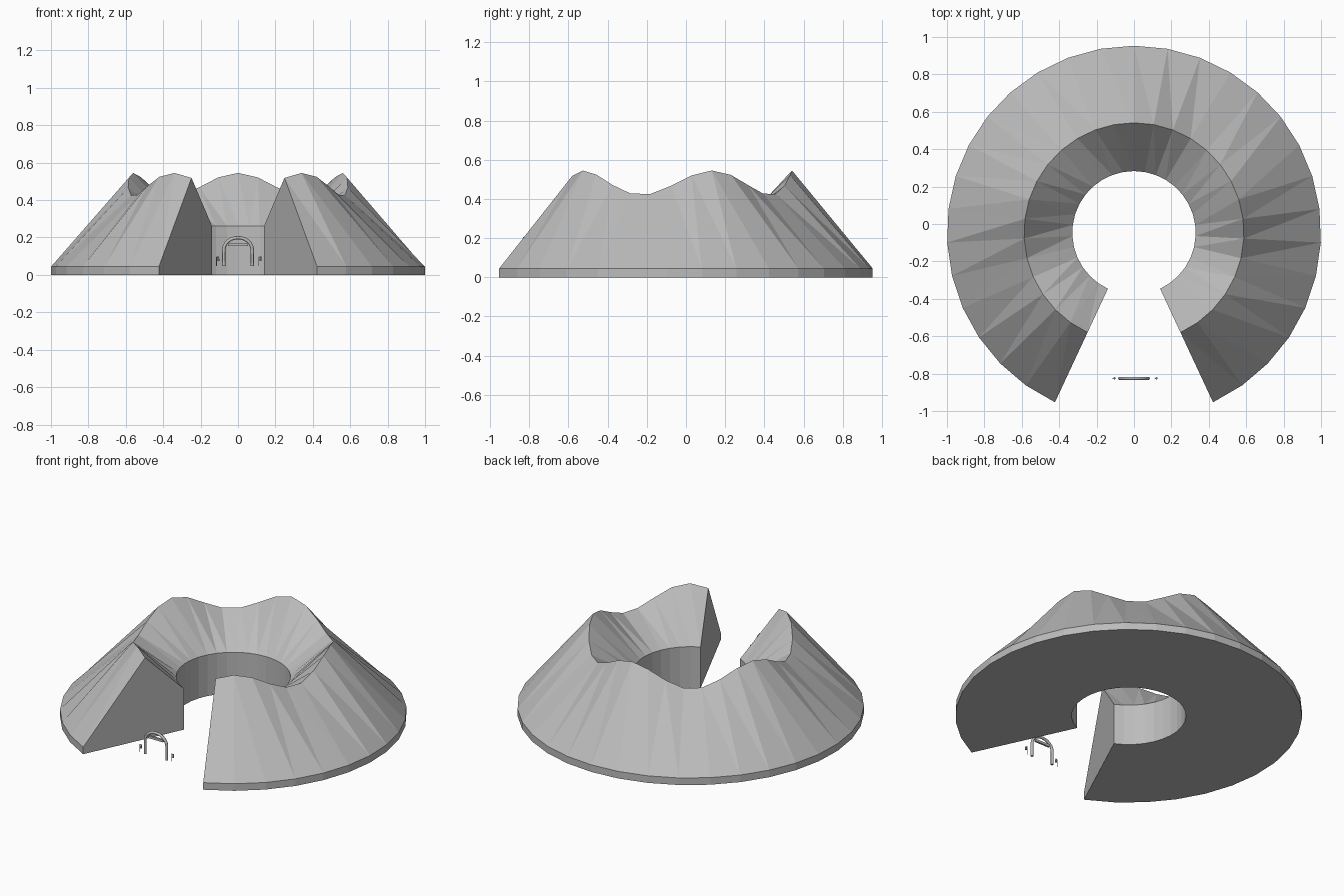
import bpy, bmesh
from math import sin, cos, pi, radians
from mathutils import Vector

cube = bpy.data.objects.get("Cube")
if cube:
    bpy.data.objects.remove(cube, do_unlink=True)

grey = bpy.data.materials.new("Plain grey")
grey.use_nodes = True
colour = (0.5, 0.5, 0.5, 1)
grey.diffuse_color = colour
grey.node_tree.nodes["Principled BSDF"].inputs["Base Color"].default_value = colour

CENTRE_Y = -0.047
SEGMENTS = 30
HALF_ARC = radians(155)
GATE_Y = -0.825


def make_object(name, bm):
    bmesh.ops.recalc_face_normals(bm, faces=bm.faces)
    mesh = bpy.data.meshes.new(name)
    bm.to_mesh(mesh)
    bm.free()
    mesh.materials.append(grey)
    obj = bpy.data.objects.new(name, mesh)
    bpy.context.collection.objects.link(obj)
    return obj


def tube(name, points, radius):
    """Round pipe along a path."""
    curve = bpy.data.curves.new(name, "CURVE")
    curve.dimensions = "3D"
    curve.bevel_depth = radius
    curve.bevel_resolution = 1
    curve.use_fill_caps = True
    spline = curve.splines.new("POLY")
    spline.points.add(len(points) - 1)
    for p, (x, z) in zip(spline.points, points):
        p.co = (x, GATE_Y, z, 1)
    curve.materials.append(grey)
    obj = bpy.data.objects.new(name, curve)
    bpy.context.collection.objects.link(obj)
    return obj


# Stadium bowl: open ring swept from a five-point section with a wavy rim
bm = bmesh.new()
rings = []
for i in range(SEGMENTS + 1):
    a = -HALF_ARC + 2 * HALF_ARC * i / SEGMENTS
    rim = 0.4825 + 0.0625 * cos(5 * a)
    section = [(1, 0), (1, 0.045), (0.588, rim), (0.33, 0.262), (0.33, 0)]
    rings.append([bm.verts.new((r * sin(a), CENTRE_Y + r * cos(a), z)) for r, z in section])
for a, b in zip(rings, rings[1:]):
    for j in range(5):
        k = (j + 1) % 5
        if j == 1:      # twisted outer roof slope
            bm.faces.new((a[j], b[k], b[j]))
            bm.faces.new((a[j], a[k], b[k]))
        elif j == 2:    # twisted seating slope
            bm.faces.new((a[j], b[k], b[j]))
            bm.faces.new((a[j], a[k], b[k]))
        else:
            bm.faces.new((a[j], a[k], b[k], b[j]))
bm.faces.new(rings[0])
bm.faces.new(rings[-1])
make_object("stadium_bowl", bm)

# Entrance arch: two posts joined by a rounded top
arch = [(-0.076, 0.048)]
for i in range(13):
    t = pi * (1 - i / 12)
    arch.append((0.076 * cos(t), 0.135 + 0.064 * sin(t)))
arch.append((0.076, 0.048))
tube("entrance_arch", arch, 0.009)

# Sign board under the arch top
bm = bmesh.new()
bmesh.ops.create_cube(bm, size=1)
for v in bm.verts:
    v.co = Vector((v.co.x * 0.106, v.co.y * 0.012 + GATE_Y, v.co.z * 0.015 + 0.163))
make_object("sign_board", bm)

# Small lamp posts either side of the arch
for side, x in (("right", -0.115), ("left", 0.111)):
    tube(side + "_lamp_post", [(x, 0.048), (x, 0.095), (x + 0.01, 0.097)], 0.002)
    bm = bmesh.new()
    bmesh.ops.create_cone(bm, cap_ends=True, segments=8, radius1=0.006, radius2=0.004, depth=0.022)
    bmesh.ops.translate(bm, vec=(x + 0.01, GATE_Y, 0.086), verts=bm.verts)
    make_object(side + "_lamp_head", bm)
